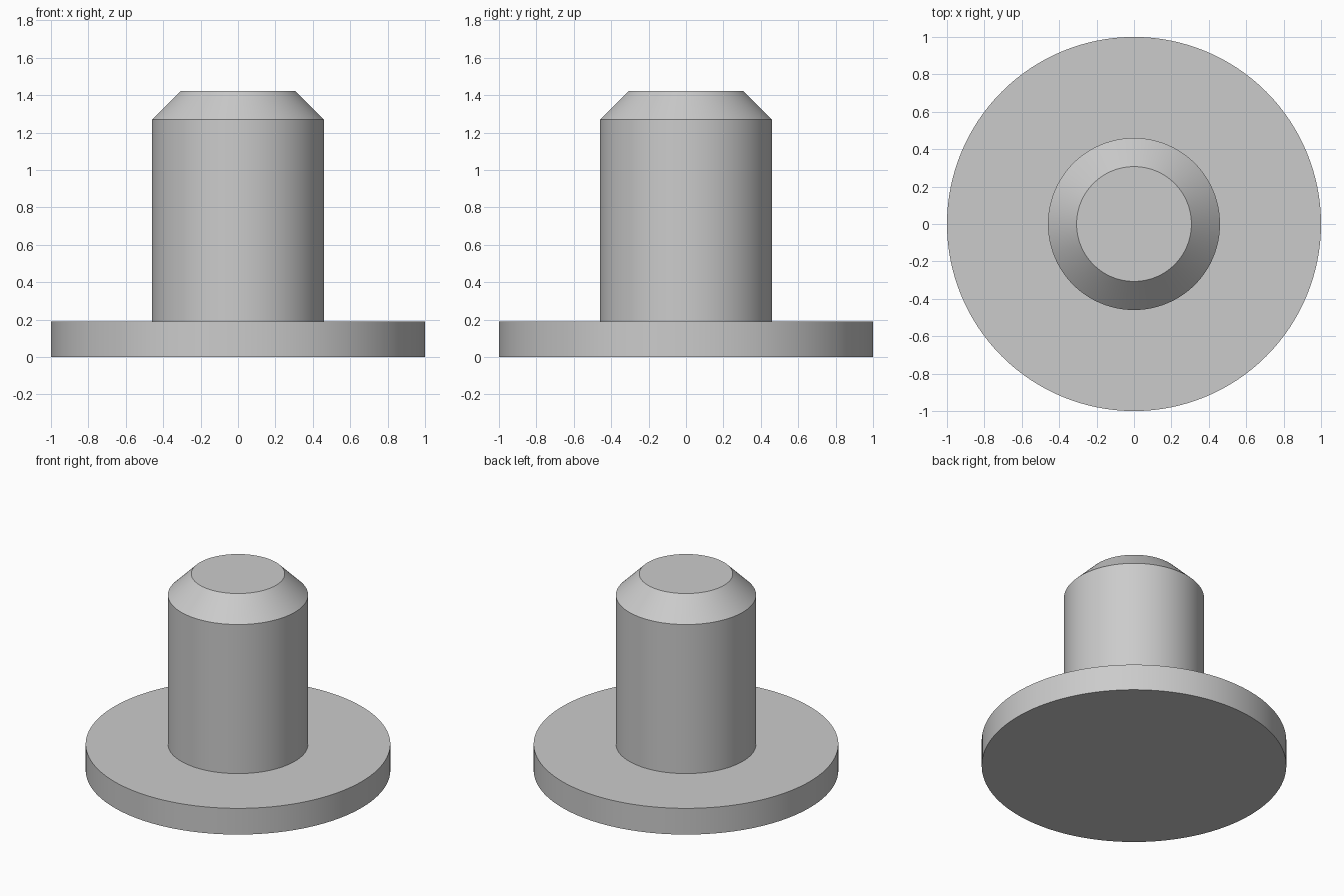
import bpy
import bmesh
from math import radians

SEGMENTS = 128

cube = bpy.data.objects.get("Cube")
if cube:
    bpy.data.objects.remove(cube, do_unlink=True)

# Plain grey
grey = bpy.data.materials.new("grey")
grey.use_nodes = True
colour = (0.6, 0.6, 0.6, 1)
grey.diffuse_color = colour
grey.node_tree.nodes["Principled BSDF"].inputs["Base Color"].default_value = colour


def lathe(name, profile):
    """Turn (radius, height) points around z, capping both ends."""
    bm = bmesh.new()
    rings = []
    for radius, z in profile:
        ring = bmesh.ops.create_circle(bm, segments=SEGMENTS, radius=radius)["verts"]
        for v in ring:
            v.co.z = z
        rings.append(ring)
    for low, high in zip(rings, rings[1:]):
        for i in range(SEGMENTS):
            j = (i + 1) % SEGMENTS
            bm.faces.new((low[i], low[j], high[j], high[i]))
    bm.faces.new(rings[0])
    bm.faces.new(rings[-1])
    bmesh.ops.recalc_face_normals(bm, faces=bm.faces)
    mesh = bpy.data.meshes.new(name)
    bm.to_mesh(mesh)
    bm.free()
    mesh.materials.append(grey)
    obj = bpy.data.objects.new(name, mesh)
    bpy.context.collection.objects.link(obj)
    bpy.ops.object.select_all(action="DESELECT")
    obj.select_set(True)
    bpy.context.view_layer.objects.active = obj
    bpy.ops.object.shade_smooth_by_angle(angle=radians(30))
    return obj


# Flange, shank and chamfered tip turned as one solid
lathe("flanged_pin", [
    (1.0, 0.0), (1.0, 0.19),      # flange
    (0.46, 0.19), (0.46, 1.27),   # shank
    (0.307, 1.423),               # chamfer up to the flat tip
])
